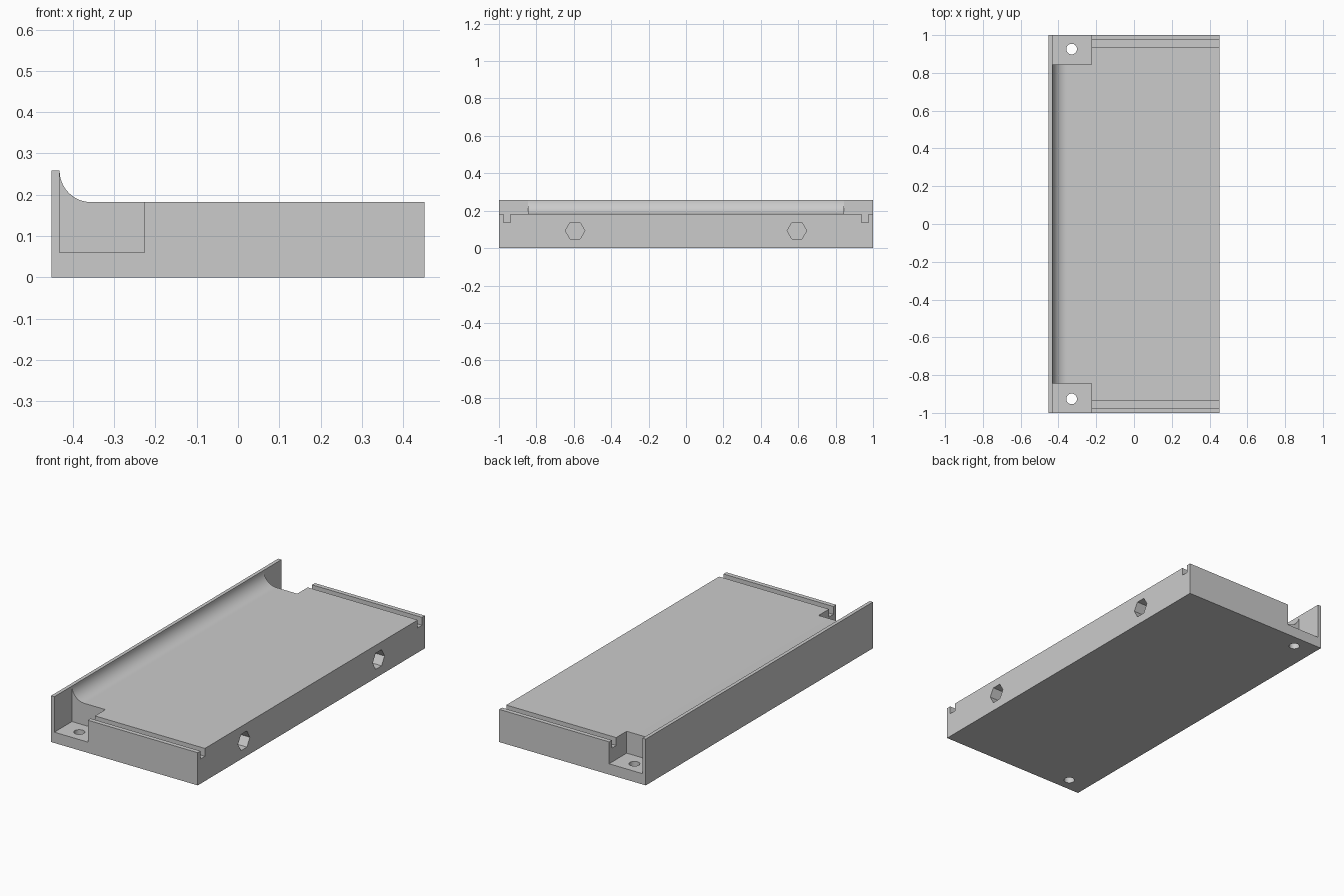
import bpy, bmesh, math
from mathutils import Matrix, Vector

if "Cube" in bpy.data.objects:
    bpy.data.objects.remove(bpy.data.objects["Cube"])

grey = bpy.data.materials.new("light grey")
grey.diffuse_color = (0.6, 0.6, 0.6, 1)
grey.use_nodes = True
grey.node_tree.nodes["Principled BSDF"].inputs["Base Color"].default_value = grey.diffuse_color


def prism(name, points, direction):
    """Extrude a flat outline along a direction."""
    bm = bmesh.new()
    face = bm.faces.new([bm.verts.new(p) for p in points])
    new = bmesh.ops.extrude_face_region(bm, geom=[face])["geom"]
    bmesh.ops.translate(bm, vec=Vector(direction),
                        verts=[g for g in new if isinstance(g, bmesh.types.BMVert)])
    bmesh.ops.recalc_face_normals(bm, faces=bm.faces)
    mesh = bpy.data.meshes.new(name)
    bm.to_mesh(mesh)
    bm.free()
    mesh.materials.append(grey)
    obj = bpy.data.objects.new(name, mesh)
    bpy.context.collection.objects.link(obj)
    return obj


def box(name, x0, x1, y0, y1, z0, z1):
    return prism(name, [(x0, y0, z0), (x1, y0, z0), (x1, y1, z0), (x0, y1, z0)],
                 (0, 0, z1 - z0))


# Tray: slab with a raised back lip and a concave fillet, extruded along y
X, TOP, LIP, R = 0.452, 0.182, 0.258, 0.076
outline = [(-X, 0), (X, 0), (X, TOP)]
for i in range(17):
    a = math.radians(270 - 90 * i / 16)
    outline.append((-0.432 + R + R * math.cos(a), LIP + R * math.sin(a)))
outline.append((-X, LIP))
tray = prism("tray", [(x, -1, z) for x, z in outline], (0, 2, 0))

# Cutters for both ends
cutters = []
for s in (-1, 1):
    # corner pocket
    cutters.append(box("corner_cutter", -0.432, -0.226, *sorted((s * 0.845, s * 1.1)), 0.06, 0.4))
    # rail groove
    cutters.append(box("groove_cutter", -0.3, 0.6, *sorted((s * 0.937, s * 0.975)), 0.138, 0.3))
    # screw hole
    ring = [(2 * math.pi * i / 32) for i in range(32)]
    cutters.append(prism("screw_cutter", [(-0.33 + 0.028 * math.cos(a),
                                           s * 0.926 + 0.028 * math.sin(a), -0.1) for a in ring],
                         (0, 0, 0.3)))
    # hexagonal socket
    cutters.append(prism("hex_cutter", [(0.6, s * 0.593 + 0.052 * math.cos(math.pi * i / 3),
                                         0.093 + 0.052 * math.sin(math.pi * i / 3))
                                        for i in range(6)], (-0.45, 0, 0)))

bpy.context.view_layer.objects.active = tray
tray.select_set(True)
for c in cutters:
    mod = tray.modifiers.new("cut", 'BOOLEAN')
    mod.operation, mod.solver, mod.object = 'DIFFERENCE', 'EXACT', c
    bpy.ops.object.modifier_apply(modifier=mod.name)
    bpy.data.objects.remove(c, do_unlink=True)

bpy.ops.object.shade_smooth_by_angle(angle=math.radians(30))
